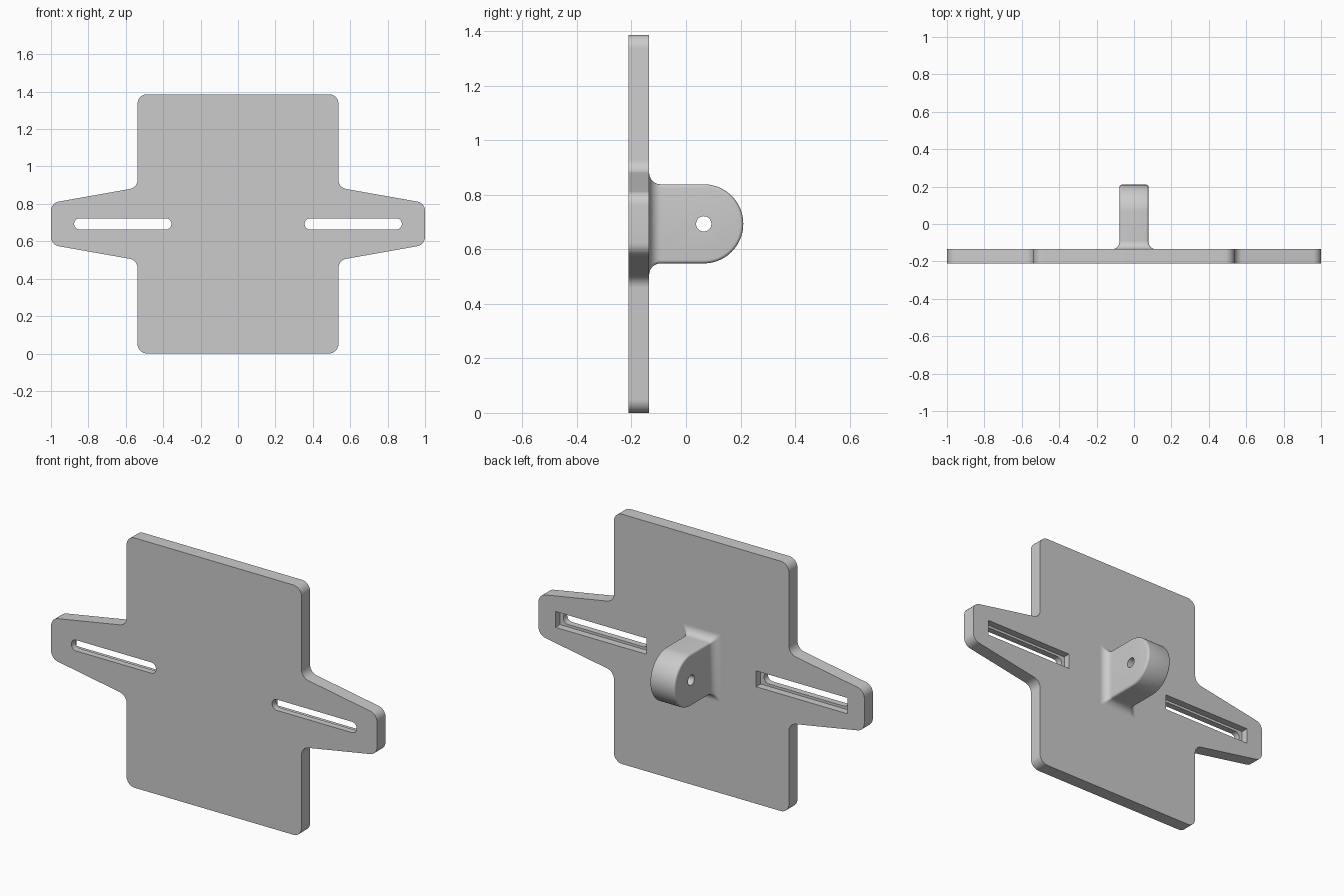
import bpy, bmesh, math
from mathutils import Vector

if "Cube" in bpy.data.objects:
    bpy.data.objects.remove(bpy.data.objects["Cube"], do_unlink=True)

# Material
GREY = 0.6
grey = bpy.data.materials.new("plain grey")
grey.use_nodes = True
grey.diffuse_color = (GREY, GREY, GREY, 1)
grey.node_tree.nodes["Principled BSDF"].inputs["Base Color"].default_value = (GREY, GREY, GREY, 1)

# Main dimensions
MID = 0.693                  # height of the slots and the lug
FRONT, BACK = -0.21, -0.135  # plate faces
HALF_X, HALF_Z = 0.077, 0.145
LUG_Y, EDGE, FLARE = 0.065, 0.012, 0.042


def round_corners(corners, radius, steps=8):
    """Replace each corner of a 2D polygon with an arc."""
    out = []
    pts = [Vector(c) for c in corners]
    for i, p in enumerate(pts):
        a = (pts[i - 1] - p).normalized()
        b = (pts[(i + 1) % len(pts)] - p).normalized()
        half = a.angle(b) / 2
        centre = p + (a + b).normalized() * radius / math.sin(half)
        start = p + a * radius / math.tan(half) - centre
        end = p + b * radius / math.tan(half) - centre
        turn = start.angle(end)
        for k in range(steps + 1):
            t = k / steps
            out.append(centre + (start * math.sin((1 - t) * turn)
                                 + end * math.sin(t * turn)) / math.sin(turn))
    return out


def rectangle(x, half_w, half_h):
    return [(x - half_w, MID - half_h), (x + half_w, MID - half_h),
            (x + half_w, MID + half_h), (x - half_w, MID + half_h)]


def loft(name, rings):
    """Skin a stack of matching rings and cap both ends."""
    bm = bmesh.new()
    loops = [[bm.verts.new(p) for p in ring] for ring in rings]
    for lo, hi in zip(loops, loops[1:]):
        for i in range(len(lo)):
            bm.faces.new((lo[i - 1], lo[i], hi[i], hi[i - 1]))
    bm.faces.new(loops[0])
    bm.faces.new(loops[-1])
    bmesh.ops.recalc_face_normals(bm, faces=bm.faces)
    mesh = bpy.data.meshes.new(name)
    bm.to_mesh(mesh)
    bm.free()
    mesh.materials.append(grey)
    obj = bpy.data.objects.new(name, mesh)
    bpy.context.collection.objects.link(obj)
    return obj


def slab(name, outline, y0, y1):
    return loft(name, [[(p[0], y, p[1]) for p in outline] for y in (y0, y1)])


def activate(obj):
    bpy.ops.object.select_all(action='DESELECT')
    obj.select_set(True)
    bpy.context.view_layer.objects.active = obj


def cut(obj, cutter):
    cutter.hide_render = True
    mod = obj.modifiers.new("cut", 'BOOLEAN')
    mod.operation = 'DIFFERENCE'
    mod.solver = 'EXACT'
    mod.object = cutter
    activate(obj)
    bpy.ops.object.modifier_apply(modifier=mod.name)
    bpy.data.objects.remove(cutter, do_unlink=True)


# Plate with tapered side arms: one quarter outline, mirrored
quarter = [(1.0, 0.112), (0.537, 0.194), (0.537, MID)]
right = [(x, MID - z) for x, z in reversed(quarter)] + [(x, MID + z) for x, z in quarter]
left = [(-x, z) for x, z in reversed(right)]
plate = slab("plate", round_corners(right + left, 0.05), FRONT, BACK)

# Slots with a wider rectangular recess behind
for side in (-1, 1):
    cut(plate, slab("slot_cutter", round_corners(rectangle(side * 0.616, 0.26, 0.03), 0.0298),
                    FRONT - 0.1, BACK + 0.1))
    cut(plate, slab("recess_cutter", rectangle(side * 0.616, 0.28, 0.044),
                    BACK - 0.04, BACK + 0.1))


# Lug: rounded tongue with softened side edges
def tongue(x, inset, steps=40):
    r = HALF_Z - inset
    ring = [(x, BACK - 0.03, MID - r)]
    for k in range(steps + 1):
        a = math.pi * (k / steps - 0.5)
        ring.append((x, LUG_Y + r * math.cos(a), MID + r * math.sin(a)))
    return ring + [(x, BACK - 0.03, MID + r)]


edge = []
for k in range(6):
    a = math.pi / 2 * k / 5
    edge.append((HALF_X - EDGE + EDGE * math.cos(a), EDGE * (1 - math.sin(a))))
rings = [tongue(-x, d) for x, d in edge] + [tongue(x, d) for x, d in reversed(edge)]
lug = loft("lug", rings)

# Pin hole through the lug
hole = []
for k in range(32):
    a = math.tau * k / 32
    hole.append((LUG_Y + 0.028 * math.cos(a), MID + 0.028 * math.sin(a)))
cut(lug, loft("hole_cutter", [[(x, y, z) for y, z in hole] for x in (-0.2, 0.2)]))

# Flared fillet where the lug meets the plate
rings = []
for k in range(11):
    a = math.pi / 2 * k / 10
    grow = FLARE * (1 - math.cos(a))
    y = BACK + FLARE * (1 - math.sin(a))
    outline = round_corners(rectangle(0, HALF_X + grow, HALF_Z + grow), EDGE, 5)
    rings.append([(p.x, y, p.y) for p in outline])
rings.append([(x, BACK - 0.02, z) for x, y, z in rings[-1]])
fillet = loft("lug_fillet", rings)

for obj in (plate, lug, fillet):
    activate(obj)
    bpy.ops.object.shade_smooth_by_angle(angle=math.radians(30))
